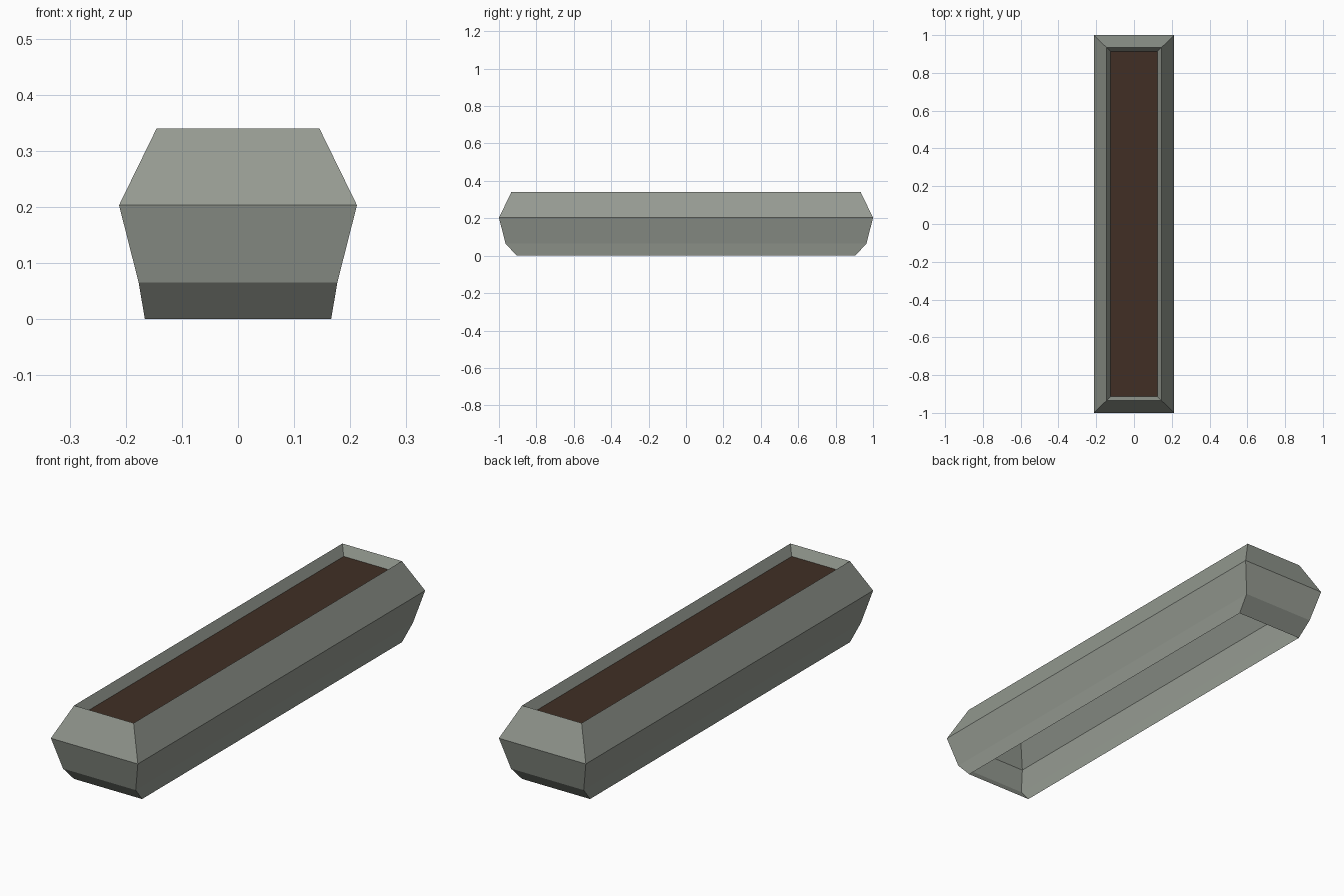
import bpy, bmesh

if "Cube" in bpy.data.objects:
    bpy.data.objects.remove(bpy.data.objects["Cube"])


def material(name, rgb):
    m = bpy.data.materials.new(name)
    m.diffuse_color = (*rgb, 1)
    m.use_nodes = True
    m.node_tree.nodes["Principled BSDF"].inputs["Base Color"].default_value = m.diffuse_color
    return m


def lofted_box(name, rings, mat, cap=False):
    """Stack of rectangles (half x, half y, z) joined by side walls."""
    bm = bmesh.new()
    loops = [[bm.verts.new((sx * hx, sy * hy, z))
              for sx, sy in ((-1, -1), (1, -1), (1, 1), (-1, 1))]
             for hx, hy, z in rings]
    for a, b in zip(loops, loops[1:]):
        for i in range(4):
            j = (i + 1) % 4
            bm.faces.new((a[i], a[j], b[j], b[i]))
    if cap:
        bm.faces.new(loops[-1])
    mesh = bpy.data.meshes.new(name)
    bm.to_mesh(mesh)
    bm.free()
    mesh.materials.append(mat)
    ob = bpy.data.objects.new(name, mesh)
    bpy.context.collection.objects.link(ob)
    return ob


stone = material("grey green stone", (0.30, 0.325, 0.285))
earth = material("dark brown soil", (0.052, 0.028, 0.018))

# Trough: open-bottomed shell, flaring out, tapering to the rim, then a lip inside
lofted_box("planter_trough", [
    (0.166, 0.905, 0.0),
    (0.177, 0.965, 0.065),
    (0.212, 1.0, 0.203),
    (0.145, 0.934, 0.34),
    (0.124, 0.913, 0.297),
], stone)

# Soil: flat bed just below the rim
lofted_box("soil_bed", [(0.124, 0.913, 0.297)], earth, cap=True)
